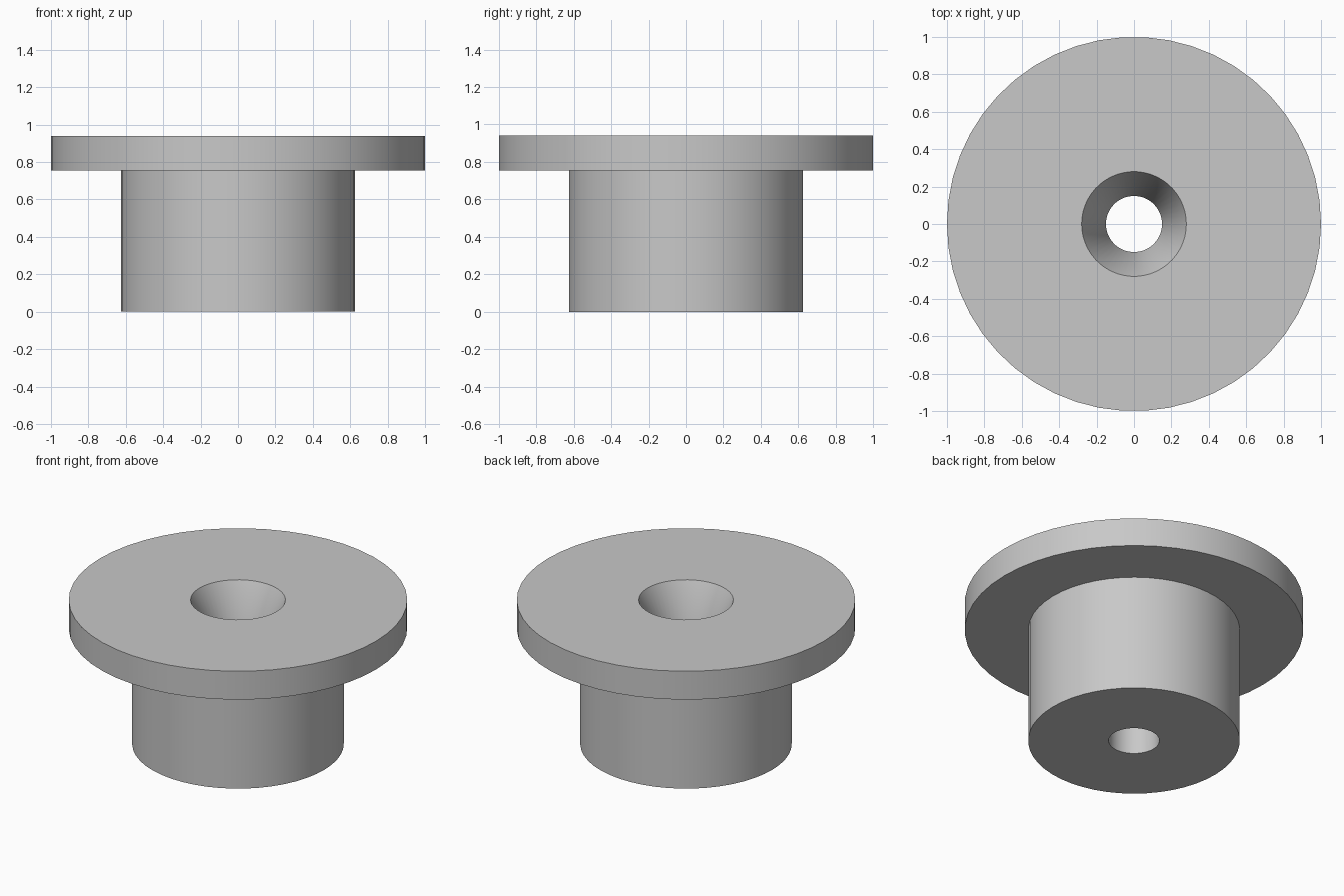
import bpy
import bmesh
import math
from mathutils import Vector, Matrix

cube = bpy.data.objects.get("Cube")
if cube:
    bpy.data.objects.remove(cube, do_unlink=True)

SIDES = 50
FLANGE_R, BODY_R = 1.0, 0.625
BORE_R, SINK_R = 0.15, 0.28
HEIGHT, FLANGE_Z = 0.94, 0.755
SINK_DEPTH = 0.28

# Plain grey for the whole part
grey = bpy.data.materials.new("plain_grey")
grey.use_nodes = True
colour = (0.58, 0.58, 0.58, 1.0)
grey.diffuse_color = colour
grey.node_tree.nodes["Principled BSDF"].inputs["Base Color"].default_value = colour


def lathe(name, profile, material):
    """Revolve a closed (radius, z) profile around the z axis."""
    bm = bmesh.new()
    rings = []
    for i in range(SIDES):
        turn = Matrix.Rotation(math.tau * i / SIDES, 3, 'Z')
        rings.append([bm.verts.new(turn @ Vector((r, 0, z))) for r, z in profile])
    count = len(profile)
    for i in range(SIDES):
        a, b = rings[i], rings[(i + 1) % SIDES]
        for j in range(count):
            k = (j + 1) % count
            bm.faces.new((a[j], b[j], b[k], a[k]))
    bmesh.ops.recalc_face_normals(bm, faces=bm.faces)
    mesh = bpy.data.meshes.new(name)
    bm.to_mesh(mesh)
    bm.free()
    mesh.materials.append(material)
    obj = bpy.data.objects.new(name, mesh)
    bpy.context.collection.objects.link(obj)
    return obj


# Flanged bushing with a through bore and a countersunk top
bushing = lathe("flanged_bushing", [
    (BORE_R, 0), (BODY_R, 0),
    (BODY_R, FLANGE_Z), (FLANGE_R, FLANGE_Z),
    (FLANGE_R, HEIGHT), (SINK_R, HEIGHT),
    (BORE_R, HEIGHT - SINK_DEPTH),
], grey)

bpy.ops.object.select_all(action='DESELECT')
bushing.select_set(True)
bpy.context.view_layer.objects.active = bushing
bpy.ops.object.shade_smooth_by_angle(angle=math.radians(30))
